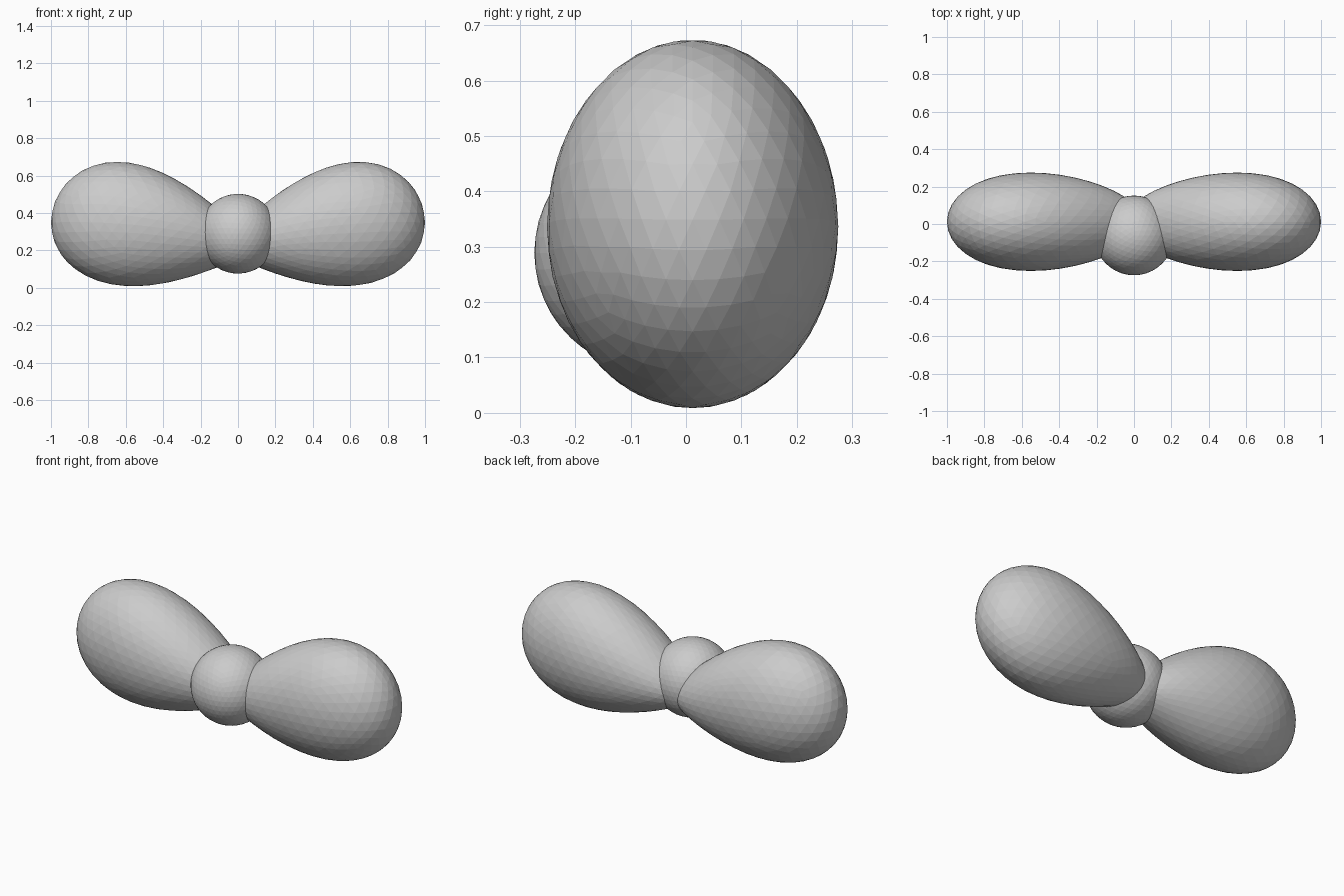
import bpy

if "Cube" in bpy.data.objects:
    bpy.data.objects.remove(bpy.data.objects["Cube"])


def ball(name, radius, location):
    bpy.ops.mesh.primitive_ico_sphere_add(subdivisions=4, radius=radius, location=location)
    ob = bpy.context.object
    ob.name = name
    return ob


# Centre knot
ball("knot", 0.213, (0, -0.061, 0.289))


# Flared bow lobes: balls stretched sideways, narrow at the knot, tall at the tip
def lobe(name, side):
    ob = ball(name, 1, (0, 0, 0))
    for v in ob.data.vertices:
        u, y, z = side * v.co.x, v.co.y, v.co.z
        v.co = (side * (0.475 + 0.525 * u),
                0.012 + y * (0.26 + 0.04 * u),
                0.328 + 0.061 * u - 0.04 * u * u + z * (0.315 + 0.115 * u - 0.035 * u * u))
    return ob


lobe("right_lobe", 1)
lobe("left_lobe", -1)
